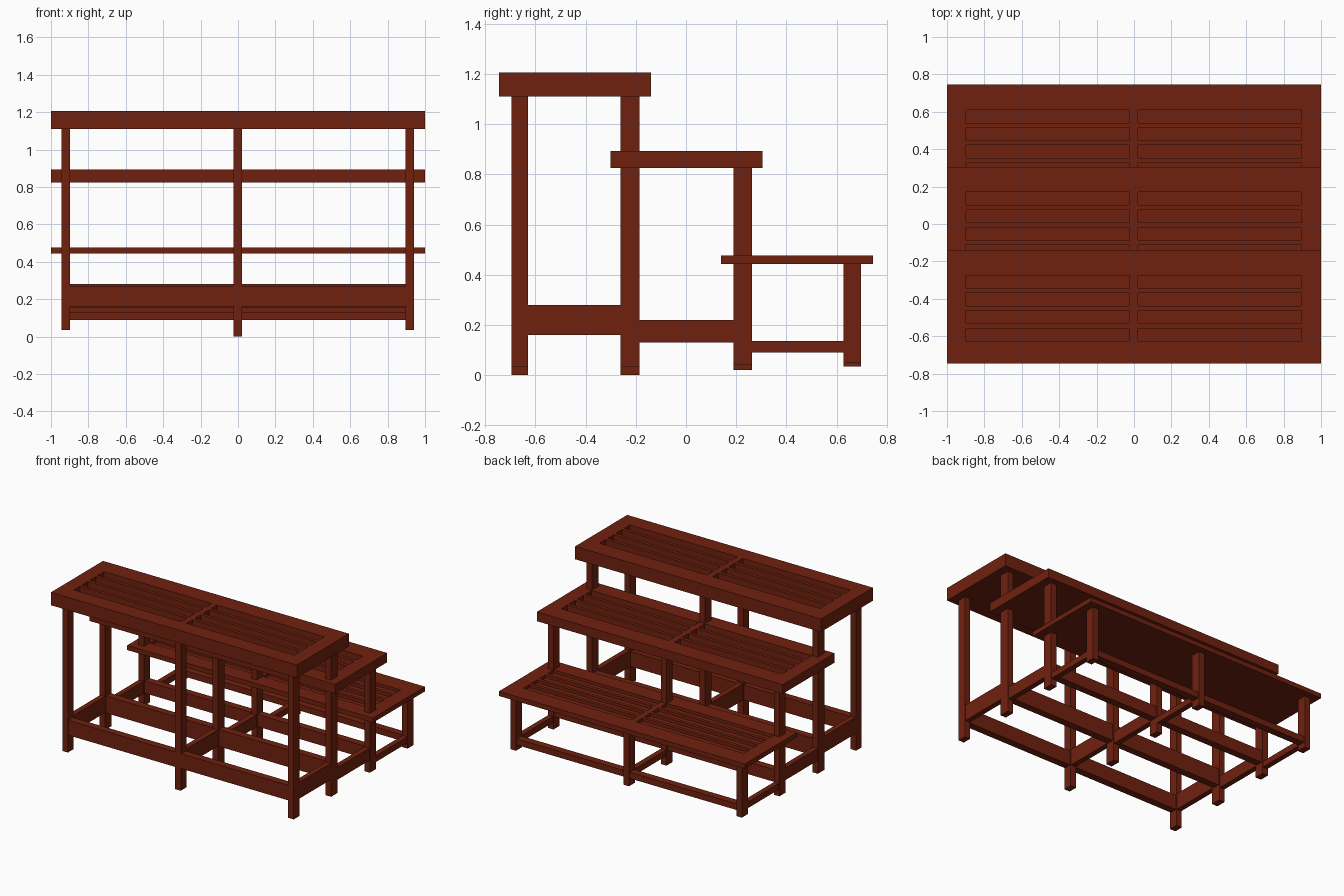
import bpy, bmesh
from mathutils import Vector

if "Cube" in bpy.data.objects:
    bpy.data.objects.remove(bpy.data.objects["Cube"])

mat = bpy.data.materials.new("red brown wood")
mat.diffuse_color = (0.16, 0.0150, 0.0046, 1)
mat.use_nodes = True
mat.node_tree.nodes["Principled BSDF"].inputs["Base Color"].default_value = mat.diffuse_color


def finish(bm, name):
    bmesh.ops.recalc_face_normals(bm, faces=bm.faces[:])
    me = bpy.data.meshes.new(name)
    bm.to_mesh(me)
    bm.free()
    me.materials.append(mat)
    ob = bpy.data.objects.new(name, me)
    bpy.context.collection.objects.link(ob)
    return ob


def box(name, x0, x1, y0, y1, z0, z1):
    bm = bmesh.new()
    bmesh.ops.create_cube(bm, size=1)
    for v in bm.verts:
        v.co = Vector(((x0 + x1) / 2 + v.co.x * (x1 - x0),
                       (y0 + y1) / 2 + v.co.y * (y1 - y0),
                       (z0 + z1) / 2 + v.co.z * (z1 - z0)))
    return finish(bm, name)


def shelf(name, yc, z0, z1):
    # solid board with two banks of four sunken grooves
    xs = [-1, -0.897, -0.024, 0.021, 0.895, 1]
    ys = [-0.3025, -0.183, -0.115, -0.09, -0.02, 0.005, 0.073, 0.098, 0.168, 0.3025]
    bm = bmesh.new()
    g = [[bm.verts.new((x, yc + y, z1)) for y in ys] for x in xs]
    grooves = []
    for i in range(len(xs) - 1):
        for j in range(len(ys) - 1):
            f = bm.faces.new((g[i][j], g[i + 1][j], g[i + 1][j + 1], g[i][j + 1]))
            if i % 2 and j % 2:
                grooves.append(f)
    # outer sides and bottom
    rim = [e for e in bm.edges if e.is_boundary]
    r = bmesh.ops.extrude_edge_only(bm, edges=rim)["geom"]
    for v in r:
        if isinstance(v, bmesh.types.BMVert):
            v.co.z = z0
    low = [e for e in r if isinstance(e, bmesh.types.BMEdge) and e.is_boundary]
    bmesh.ops.contextual_create(bm, geom=low)
    # sink grooves
    depth = (z1 - z0) * 0.65
    res = bmesh.ops.extrude_discrete_faces(bm, faces=grooves)["faces"]
    for f in res:
        for v in f.verts:
            v.co.z = z1 - depth
    return finish(bm, name)


shelf("top_shelf", -0.4425, 1.11, 1.205)
shelf("middle_shelf", 0.0025, 0.825, 0.893)
shelf("lower_shelf", 0.4425, 0.443, 0.477)

# post rows: y0, y1, top, foot of side posts, foot of middle post
rows = [(-0.695, -0.63, 1.11, 0.035, 0.0),
        (-0.26, -0.185, 1.11, 0.035, 0.0),
        (0.19, 0.262, 0.825, 0.04, 0.02),
        (0.628, 0.698, 0.443, 0.05, 0.035)]
cols = [("left", -0.943, -0.898), ("middle", -0.025, 0.021), ("right", 0.895, 0.94)]
names = ["front", "second", "third", "back"]

for rn, (y0, y1, top, side, mid) in zip(names, rows):
    for cn, x0, x1 in cols:
        box(f"{rn}_{cn}_post", x0, x1, y0, y1, mid if cn == "middle" else side, top)

# long rails along each row
long_z = [(0.16, 0.27), (0.155, 0.28), (0.13, 0.22), (0.09, 0.135)]
for rn, r, (z0, z1) in zip(names, rows, long_z):
    c = (r[0] + r[1]) / 2
    for k, sn in ((0, "left"), (1, "right")):
        box(f"{rn}_{sn}_long_rail", cols[k][2], cols[k + 1][1], c - 0.027, c + 0.027, z0, z1)

# cross rails between rows
cross_z = [(0.16, 0.28), (0.13, 0.22), (0.09, 0.135)]
for k, (z0, z1) in enumerate(cross_z):
    for cn, x0, x1 in cols:
        box(f"{names[k]}_{cn}_cross_rail", x0 + 0.003, x1 - 0.003,
            rows[k][1], rows[k + 1][0], z0, z1)
